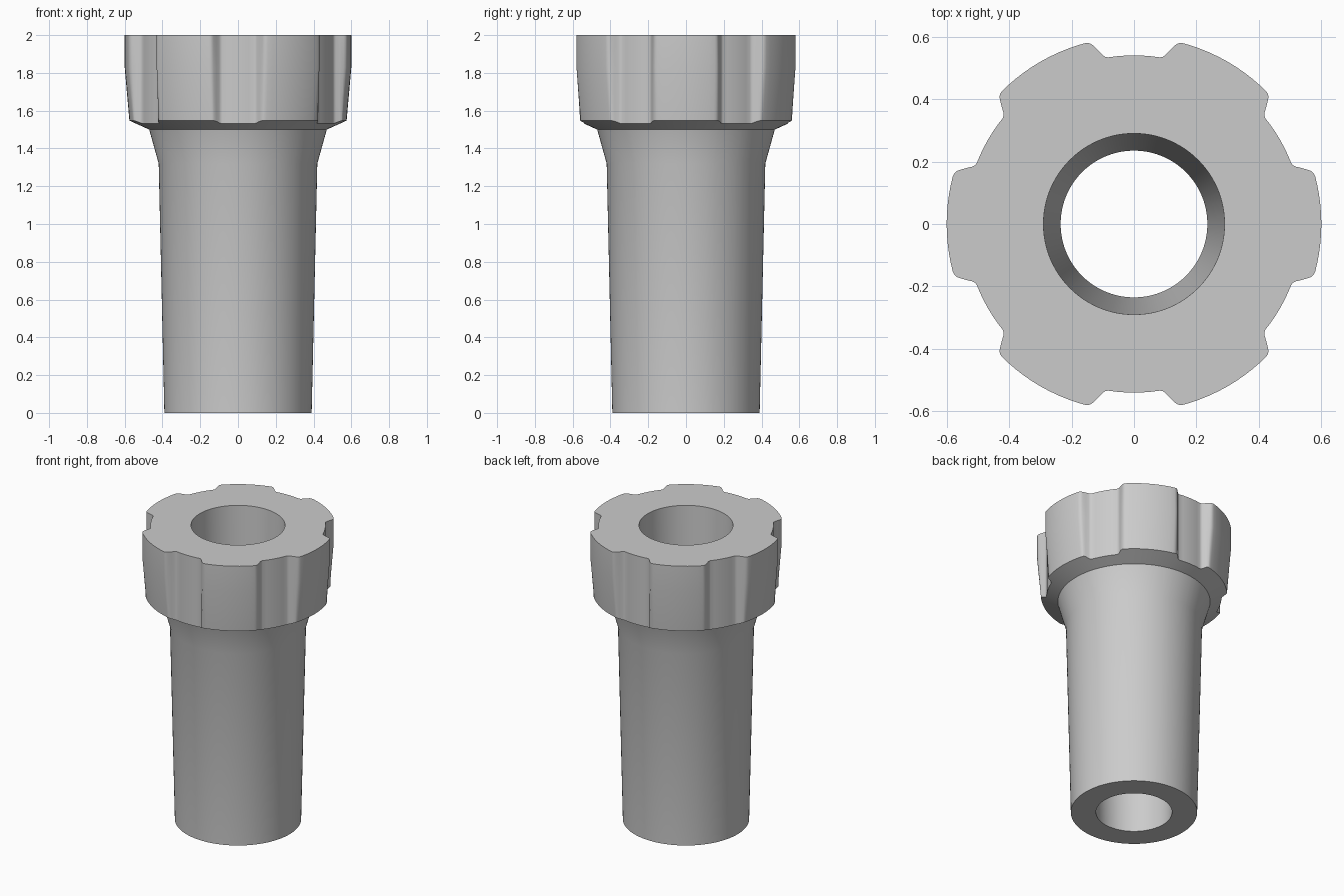
import bpy
import bmesh
from math import sin, cos, radians

cube = bpy.data.objects.get("Cube")
if cube:
    bpy.data.objects.remove(cube)

grey = bpy.data.materials.new("plain grey")
grey.use_nodes = True
colour = (0.6, 0.6, 0.6, 1)
grey.diffuse_color = colour
grey.node_tree.nodes["Principled BSDF"].inputs["Base Color"].default_value = colour

# Half of one grip segment: (degrees from groove centre, radius)
OUTER, FLOOR = 0.60, 0.54
half = [(0, FLOOR), (3, FLOOR), (6, FLOOR), (8.8, FLOOR), (9.7, 0.543),
        (10.5, 0.55), (11.6, 0.567), (12.8, 0.585), (13.4, 0.593),
        (14.2, 0.598), (15.3, OUTER), (18, OUTER), (21, OUTER),
        (24, OUTER), (27, OUTER), (30, OUTER)]
segment = [(-a, r) for a, r in half[:0:-1]] + half[:-1]
outline = [(radians(30 + 60 * k + a), r) for k in range(6) for a, r in segment]


def underside(r):
    """Height of the sloping collar underside at a radius."""
    return 1.50 + (r - 0.47) * 0.45


def plain(radius, z):
    return lambda groove: (radius, z)


def grip(limit, z):
    return lambda groove: (min(groove, limit), z)


def lip(groove):
    r = min(groove, 0.575)
    return r, underside(r)


# Rings from the bore, over the collar, down the sleeve and back to the bore
rings = [plain(0.29, 2), grip(OUTER, 2), grip(OUTER, 1.83), lip,
         plain(0.47, 1.50), plain(0.42, 1.32), plain(0.39, 0), plain(0.235, 0)]

bm = bmesh.new()
loops = []
for ring in rings:
    loop = []
    for a, groove in outline:
        r, z = ring(groove)
        loop.append(bm.verts.new((r * cos(a), r * sin(a), z)))
    loops.append(loop)

n = len(outline)
for upper, lower in zip(loops, loops[1:] + loops[:1]):
    for i in range(n):
        j = (i + 1) % n
        bm.faces.new((upper[i], lower[i], lower[j], upper[j]))
bmesh.ops.recalc_face_normals(bm, faces=bm.faces)

mesh = bpy.data.meshes.new("grip_sleeve")
bm.to_mesh(mesh)
bm.free()
mesh.materials.append(grey)
sleeve = bpy.data.objects.new("grip_sleeve", mesh)
bpy.context.collection.objects.link(sleeve)

bpy.ops.object.select_all(action="DESELECT")
sleeve.select_set(True)
bpy.context.view_layer.objects.active = sleeve
bpy.ops.object.shade_smooth_by_angle(angle=radians(25))
